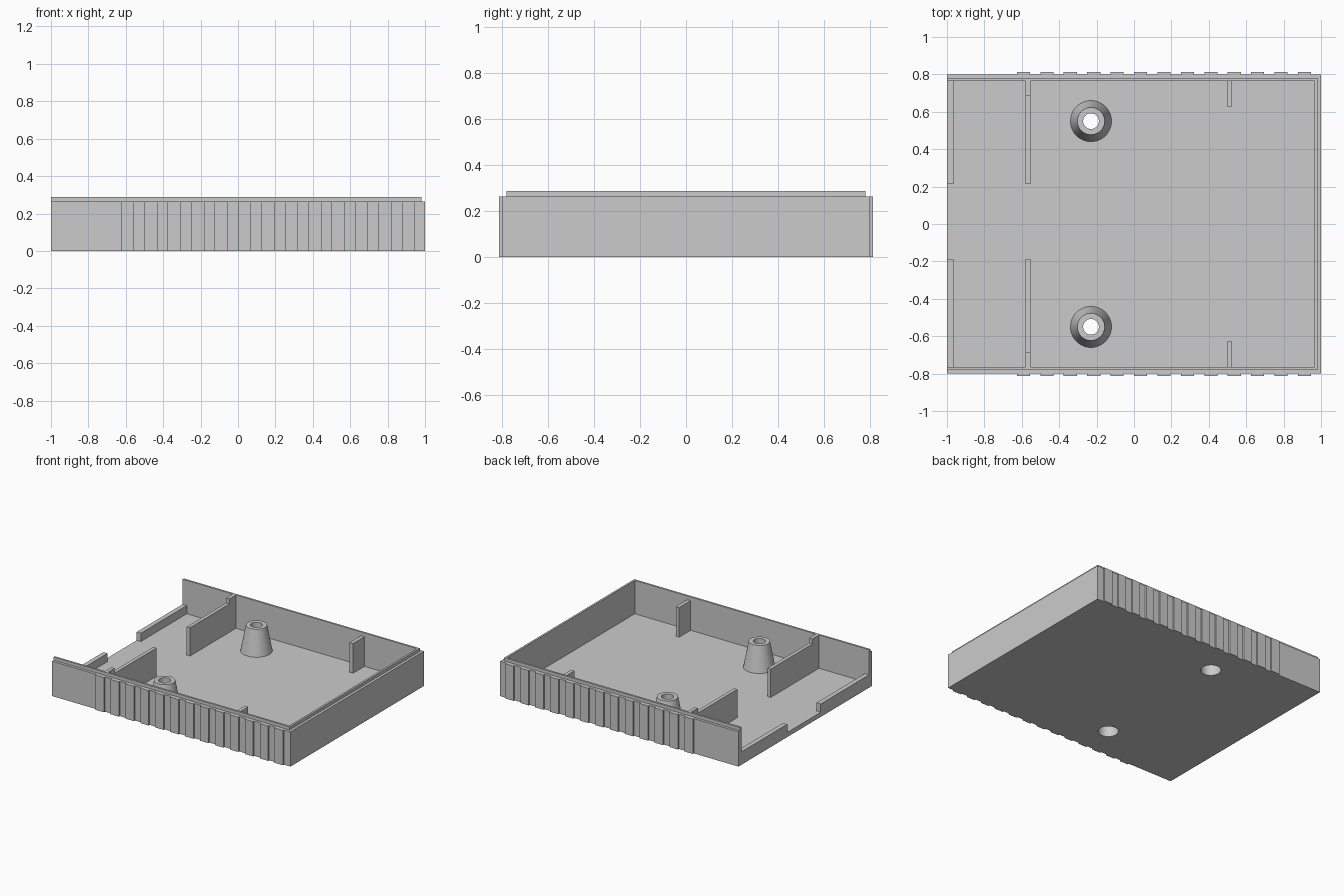
import bpy, bmesh, math

cube = bpy.data.objects.get("Cube")
if cube:
    bpy.data.objects.remove(cube, do_unlink=True)

grey = bpy.data.materials.new("light grey plastic")
grey.use_nodes = True
colour = (0.6, 0.6, 0.6, 1)
grey.diffuse_color = colour
grey.node_tree.nodes["Principled BSDF"].inputs["Base Color"].default_value = colour

FLOOR, RIM, LIP = 0.035, 0.264, 0.288
INNER = 0.035          # wall thickness
BOSS_X, BOSS_Y = -0.23, 0.55


def finish(name, bm):
    bmesh.ops.recalc_face_normals(bm, faces=bm.faces)
    mesh = bpy.data.meshes.new(name)
    bm.to_mesh(mesh)
    bm.free()
    mesh.materials.append(grey)
    obj = bpy.data.objects.new(name, mesh)
    bpy.context.collection.objects.link(obj)
    return obj


def box(name, x0, x1, y0, y1, z0, z1):
    bm = bmesh.new()
    bmesh.ops.create_cube(bm, size=1)
    for v in bm.verts:
        v.co = ((x0 + x1) / 2 + v.co.x * (x1 - x0),
                (y0 + y1) / 2 + v.co.y * (y1 - y0),
                (z0 + z1) / 2 + v.co.z * (z1 - z0))
    return finish(name, bm)


def activate(obj):
    bpy.ops.object.select_all(action='DESELECT')
    obj.select_set(True)
    bpy.context.view_layer.objects.active = obj


def lathe(name, profile, x, y, steps=48):
    """Closed profile of (radius, height) spun around a vertical axis."""
    bm = bmesh.new()
    rings = [[bm.verts.new((x + r * math.cos(a), y + r * math.sin(a), z)) for r, z in profile]
             for a in (2 * math.pi * i / steps for i in range(steps))]
    n = len(profile)
    for i in range(steps):
        a, b = rings[i], rings[(i + 1) % steps]
        for j in range(n):
            k = (j + 1) % n
            bm.faces.new((a[j], b[j], b[k], a[k]))
    obj = finish(name, bm)
    activate(obj)
    bpy.ops.object.shade_smooth_by_angle(angle=math.radians(30))
    return obj


# Three-sided wall: stepped section swept along a U, open at -x
section = [(0, 0), (0, RIM), (0.02, RIM), (0.02, LIP), (INNER, LIP), (INNER, 0)]
bm = bmesh.new()
stations = []
for sx, sy in ((-1, -1), (1, -1), (1, 1), (-1, 1)):
    stations.append([bm.verts.new((1 - d if sx > 0 else -1, sy * (0.8 - d), z)) for d, z in section])
for a, b in zip(stations, stations[1:]):
    for j in range(len(section)):
        k = (j + 1) % len(section)
        bm.faces.new((a[j], b[j], b[k], a[k]))
bm.faces.new(stations[0])
bm.faces.new(stations[-1])
finish("outer_wall", bm)

# Floor with two screw holes
floor = box("floor", -1, 1 - INNER, INNER - 0.8, 0.8 - INNER, 0, FLOOR)
bm = bmesh.new()
for side in (-1, 1):
    made = bmesh.ops.create_cone(bm, cap_ends=True, segments=48, radius1=0.07, radius2=0.07, depth=0.3)
    bmesh.ops.translate(bm, verts=made["verts"], vec=(BOSS_X, side * BOSS_Y, 0))
cutter = finish("hole_cutter", bm)
cutter.hide_render = True
cut = floor.modifiers.new("holes", 'BOOLEAN')
cut.operation, cut.object, cut.solver = 'DIFFERENCE', cutter, 'EXACT'
activate(floor)
bpy.ops.object.modifier_apply(modifier=cut.name)
bpy.data.objects.remove(cutter, do_unlink=True)

# Hollow tapered screw bosses, counterbored from below
boss = [(0.11, FLOOR), (0.073, 0.23), (0.042, 0.23), (0.042, 0.13), (0.07, 0.13), (0.07, FLOOR)]

for side, label in ((-1, "front"), (1, "back")):
    lathe(label + "_screw_boss", boss, BOSS_X, side * BOSS_Y)

    def rib(name, x0, x1, y0, y1, z0, z1):
        box(label + "_" + name, x0, x1, *sorted((side * y0, side * y1)), z0, z1)

    inner_y = 0.8 - INNER
    gap = 0.2 + side * 0.014
    rib("sill", -1, -0.965, gap, inner_y, FLOOR, 0.098)
    rib("divider", -0.58, -0.553, gap, inner_y, FLOOR, 0.25)
    rib("divider_tab", -0.58, -0.553, 0.687, inner_y, 0.25, LIP)
    rib("short_rib", 0.497, 0.525, 0.628, inner_y, FLOOR, 0.26)

    # Raised grip bars along the outside
    for i in range(13):
        x = -0.626 + i * 0.1252
        rib(f"grip_bar_{i + 1}", x, x + 0.07, 0.8, 0.812, 0, RIM)
